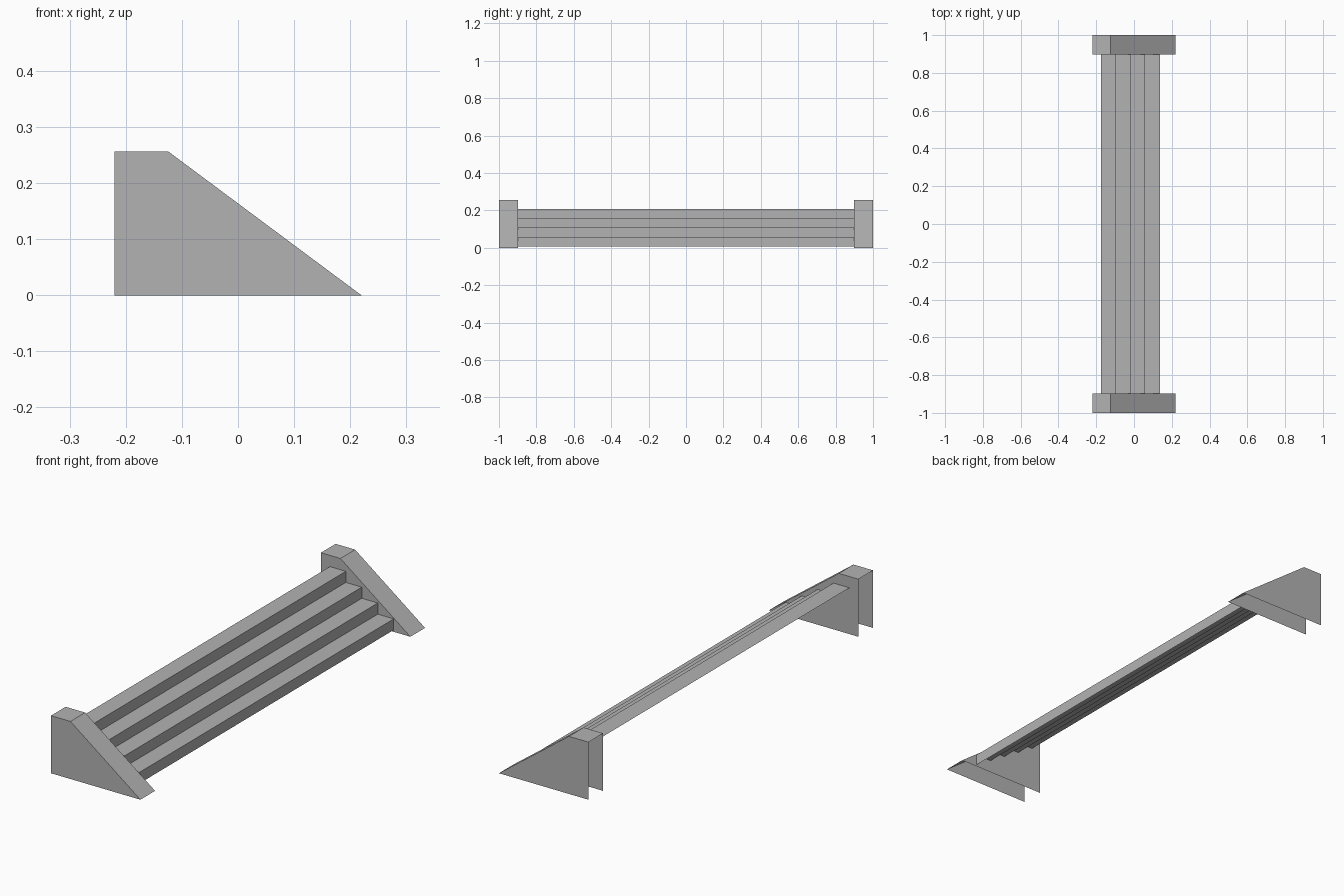
import bpy
import bmesh

cube = bpy.data.objects.get("Cube")
if cube:
    bpy.data.objects.remove(cube, do_unlink=True)

# One plain grey for everything
GREY = (0.45, 0.45, 0.45, 1.0)
grey = bpy.data.materials.new("plain_grey")
grey.use_nodes = True
grey.diffuse_color = GREY
grey.node_tree.nodes["Principled BSDF"].inputs["Base Color"].default_value = GREY


def sweep(name, profile, y0, y1, capped):
    """Sweep an open x-z profile along y into a thin shell, optionally with side faces."""
    bm = bmesh.new()
    near, far = ([bm.verts.new((x, y, z)) for x, z in profile] for y in (y0, y1))
    for i in range(len(profile) - 1):
        bm.faces.new((near[i], near[i + 1], far[i + 1], far[i]))
    if capped:
        bm.faces.new(near[::-1])
        bm.faces.new(far)
    mesh = bpy.data.meshes.new(name)
    bm.to_mesh(mesh)
    bm.free()
    mesh.materials.append(grey)
    obj = bpy.data.objects.new(name, mesh)
    bpy.context.collection.objects.link(obj)
    return obj


INNER, OUTER = 0.897, 1.0

# End walls: top, slope and two sides, open at the back and underneath
wall = [(-0.22, 0), (-0.22, 0.256), (-0.124, 0.256), (0.22, 0)]
for name, y0, y1 in (("front_end_wall", -OUTER, -INNER), ("back_end_wall", INNER, OUTER)):
    obj = sweep(name, wall, y0, y1, True)
    bm = bmesh.new()
    bm.from_mesh(obj.data)
    rear = [f for f in bm.faces if f.normal.x < -0.9 or
            all(v.co.x < -0.21 for v in f.verts)]
    bmesh.ops.delete(bm, geom=rear, context='FACES_ONLY')
    bm.normal_update()
    bm.to_mesh(obj.data)
    bm.free()

# Steps: four treads and risers as one folded sheet
STEPS, RUN, RISE = 4, 0.0785, 0.0495
x, z = -0.176, 0.206
steps = [(x, z)]
for _ in range(STEPS):
    x += RUN
    steps.append((x, z))
    z -= RISE
    steps.append((x, z))
sweep("steps", steps, -INNER, INNER, False)
